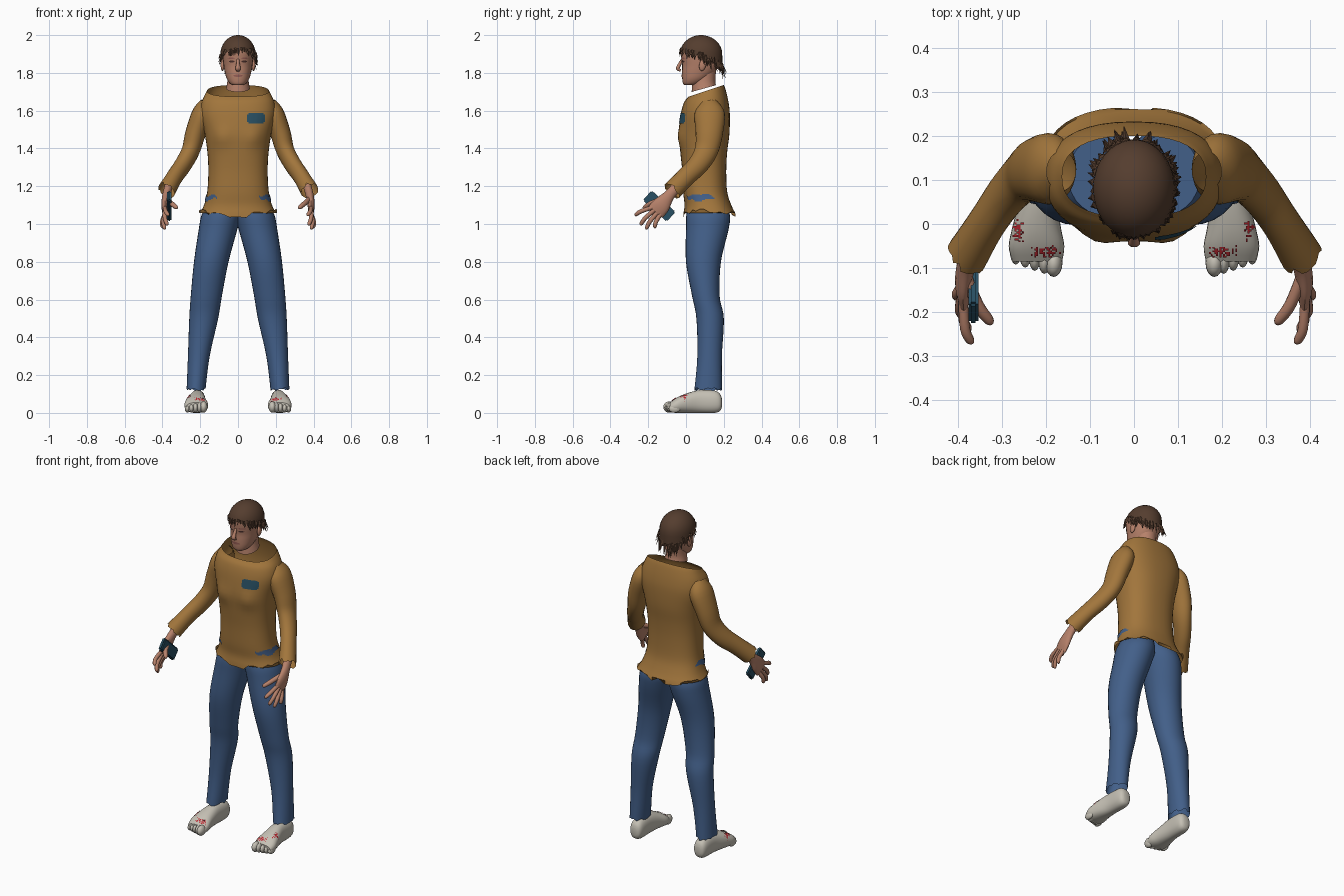
import bpy, bmesh, math, random
from mathutils import Vector, Matrix
from mathutils.bvhtree import BVHTree

random.seed(4)
if "Cube" in bpy.data.objects:
    bpy.data.objects.remove(bpy.data.objects["Cube"])


def material(name, *rgb):
    m = bpy.data.materials.new(name)
    m.use_nodes = True
    m.diffuse_color = (*rgb, 1)
    m.node_tree.nodes["Principled BSDF"].inputs["Base Color"].default_value = (*rgb, 1)
    return m


OCHRE = material("ochre cloth", .36, .18, .045)
DENIM = material("blue denim", .055, .115, .25)
SKIN = material("skin", .47, .22, .145)
HAIR = material("brown hair", .09, .047, .028)
GREY = material("pale grey", .56, .53, .46)
TEAL = material("dark teal", .022, .08, .125)
RED = material("red", .5, .02, .03)
DARK = material("dark brown", .07, .03, .025)
LIP = material("lips", .3, .11, .09)


def add(name, verts, faces, mat, flat=False):
    me = bpy.data.meshes.new(name)
    me.from_pydata([tuple(v) for v in verts], [], faces)
    bm = bmesh.new()
    bm.from_mesh(me)
    bmesh.ops.recalc_face_normals(bm, faces=bm.faces)
    bm.to_mesh(me)
    bm.free()
    if not flat:
        me.shade_smooth()
        me.set_sharp_from_angle(angle=math.radians(50))
    me.materials.append(mat)
    ob = bpy.data.objects.new(name, me)
    bpy.context.collection.objects.link(ob)
    return ob


def spline(rows, k):
    """Catmull-Rom interpolation of number tuples."""
    out = []
    for i in range(len(rows) - 1):
        quad = rows[max(i - 1, 0)], rows[i], rows[i + 1], rows[min(i + 2, len(rows) - 1)]
        for j in range(k):
            t = j / k
            out.append([.5 * (2 * b + (c - a) * t + (2 * a - 5 * b + 4 * c - d) * t * t
                              + (3 * b - a - 3 * c + d) * t ** 3) for a, b, c, d in zip(*quad)])
    return out + [list(rows[-1])]


def skin_rings(name, rings, mat, caps=(True, True)):
    n = len(rings[0])
    faces = [(i * n + j, i * n + (j + 1) % n, (i + 1) * n + (j + 1) % n, (i + 1) * n + j)
             for i in range(len(rings) - 1) for j in range(n)]
    if caps[0]:
        faces.append(tuple(range(n)))
    if caps[1]:
        faces.append(tuple(range((len(rings) - 1) * n, len(rings) * n)))
    return add(name, [v for r in rings for v in r], faces, mat)


def loft_rings(rows, axis="z", n=28, power=2, k=4, sx=1):
    """Rows: position, a min, a max, b min, b max, tilt."""
    rings = []
    for s, a0, a1, b0, b1, tilt in spline([tuple(r) + (0,) * (6 - len(r)) for r in rows], k):
        ring = []
        for i in range(n):
            c, d = math.cos(math.tau * i / n), math.sin(math.tau * i / n)
            a = (a0 + a1) / 2 + (a1 - a0) / 2 * math.copysign(abs(c) ** (2 / power), c)
            o = (b1 - b0) / 2 * math.copysign(abs(d) ** (2 / power), d)
            b = (b0 + b1) / 2 + o
            ring.append(Vector((a * sx, b, s + tilt * o) if axis == "z" else (a * sx, s, b)))
        rings.append(ring)
    return rings


def tube(name, rows, mat, sx=1, n=16, k=4, caps=(True, True), ragged=0):
    """Rows: x, y, z, radius in the y-z plane, radius towards x."""
    pts = spline(rows, k)
    rings = []
    for i, p in enumerate(pts):
        t = Vector(pts[min(i + 1, len(pts) - 1)][:3]) - Vector(pts[max(i - 1, 0)][:3])
        u = t.cross(Vector((1, 0, 0))).normalized()
        w = t.cross(u).normalized()
        ring = [Vector(p[:3]) + u * p[3] * math.cos(math.tau * j / n)
                + w * p[4] * math.sin(math.tau * j / n) for j in range(n)]
        if ragged and i == len(pts) - 1:
            ring = [v + t.normalized() * random.uniform(-ragged, ragged) for v in ring]
        rings.append([Vector((v.x * sx, v.y, v.z)) for v in ring])
    return skin_rings(name, rings, mat, caps)


def ball(name, centre, size, mat, turn=None):
    bm = bmesh.new()
    bmesh.ops.create_uvsphere(bm, u_segments=16, v_segments=10, radius=1)
    m = Matrix.Translation(centre) @ (turn or Matrix()) @ Matrix.Diagonal((*size, 1))
    verts = [m @ v.co for v in bm.verts]
    faces = [[v.index for v in f.verts] for f in bm.faces]
    bm.free()
    return add(name, verts, faces, mat)


def decal(name, target, centre, ray, u, v, cells, keep, mat, lift=.004):
    """Thin patch of grid cells projected onto a target surface."""
    me = target.data
    tree = BVHTree.FromPolygons([x.co for x in me.vertices], [p.vertices[:] for p in me.polygons])
    nu, nv = cells
    ray = Vector(ray)
    verts, faces, index = [], [], {}
    for i in range(nu + 1):
        for j in range(nv + 1):
            start = Vector(centre) + Vector(u) * (2 * i / nu - 1) + Vector(v) * (2 * j / nv - 1)
            hit = tree.ray_cast(start - ray * .3, ray)[0]
            if hit:
                index[i, j] = len(verts)
                verts.append(hit - ray * lift)
    for i in range(nu):
        for j in range(nv):
            corners = [(i, j), (i + 1, j), (i + 1, j + 1), (i, j + 1)]
            if all(c in index for c in corners) and keep((2 * i + 1) / nu - 1, (2 * j + 1) / nv - 1):
                faces.append([index[c] for c in corners])
    return add(name, verts, faces, mat)


def oval(a, b):
    return a * a + b * b < 1


def tear(a, b):
    return abs(b - .4 * math.sin(4 * a)) < .75 * (1 - a * a) + .1


# Shirt body with bust, ragged hem and open tilted collar
body = [(1.05, .207, -.015, .265), (1.1, .18, -.008, .24), (1.17, .163, -.015, .218),
        (1.28, .157, -.02, .213), (1.38, .162, -.03, .218), (1.48, .177, -.038, .23),
        (1.58, .2, -.028, .232), (1.645, .193, -.01, .225), (1.69, .172, .01, .21, .2),
        (1.705, .163, .015, .2, .33)]
rings = loft_rings([(r[0], -r[1], *r[1:]) for r in body], n=40, power=2.4)
for ring in rings:
    for p in ring:
        if p.y < .05:
            p.y -= .014 * math.exp(-((abs(p.x) - .085) / .045) ** 2 - ((p.z - 1.46) / .05) ** 2)
for p in rings[0]:
    p.z += random.uniform(-.014, .014) + (.03 * abs(p.x) / .2 - .012)
    if p.y > .2 and abs(p.x) < .01:
        p.y -= .03
        p.z += .02
shirt = skin_rings("shirt_body", rings, OCHRE, (False, False))
decal("chest_patch", shirt, (.095, -.1, 1.56), (0, 1, 0), (.047, 0, 0), (0, 0, .027), (12, 8),
      lambda a, b: abs(a) + abs(b) < 1.65, TEAL)

# Head and neck
neck = loft_rings([(1.717, -.063, .063, .03, .158, .28), (1.76, -.056, .056, .035, .155),
                   (1.82, -.055, .055, .05, .16)])
skin_rings("neck", neck, SKIN)
skull = [(1.735, .028, -.008, .05), (1.745, .044, -.016, .08), (1.77, .06, -.02, .12),
         (1.805, .07, -.021, .155), (1.84, .076, -.02, .174), (1.88, .08, -.025, .18),
         (1.92, .08, -.025, .178), (1.96, .062, .005, .15), (1.98, .03, .04, .12)]
head = skin_rings("head", loft_rings([(r[0], -r[1], *r[1:]) for r in skull], power=2.2), SKIN)
tube("nose", [(0, -.02, 1.872, .006, .007), (0, -.034, 1.845, .009, .01),
              (0, -.043, 1.823, .01, .014), (0, -.028, 1.812, .006, .01)], SKIN)
decal("mouth", head, (0, -.1, 1.785), (0, 1, 0), (.026, 0, 0), (0, 0, .007), (12, 6), oval, LIP, .003)
for sx, side in ((1, "left"), (-1, "right")):
    decal(side + "_eye", head, (.033 * sx, -.1, 1.86), (0, 1, 0), (.014, 0, 0), (0, 0, .005),
          (10, 6), oval, DARK, .002)
    decal(side + "_eyebrow", head, (.035 * sx, -.1, 1.878), (0, 1, 0), (.02, 0, 0), (0, 0, .004),
          (10, 4), oval, LIP, .003)
    ball(side + "_ear", (.082 * sx, .088, 1.842), (.01, .018, .032), SKIN,
         Matrix.Rotation(-.2, 4, "X"))

# Hair cap with uneven hairline
N = 40


def scalp(i, s):
    a = math.tau * i / N
    f = math.sin(a)
    edge = 1.885 - (.06 * f if f > 0 else .035 * f) + .008 * math.sin(7 * i)
    z = 2 - (2 - edge) * s
    r = math.sqrt(max(1 - ((z - 1.9) / .1) ** 2, 0)) if z > 1.9 else 1
    return Vector((.093 * r * math.cos(a), .08 + .112 * r * f, z))


skin_rings("hair_cap", [[scalp(i, max(s / 10, .03) ** 2) for i in range(N)] for s in range(11)],
           HAIR, (True, False))

# Hair strands, longer and swept outward at the back
verts, faces = [], []
for i in range(110):
    a = random.uniform(0, N)
    f = math.sin(math.tau * a / N)
    root = scalp(a, random.uniform(.8, .98))
    out = Vector((root.x, root.y - .08, 0)).normalized()
    across = Vector((-out.y, out.x, 0)) * random.uniform(.006, .012)
    length = random.uniform(.02, .04) + (.03 * f if f > .4 else 0)
    tip = root + out * random.uniform(.004, .014 + .02 * max(f, 0)) - Vector((0, 0, length))
    b = len(verts)
    verts += [root - across, root + across, root + out * .006, tip]
    faces += [(b, b + 1, b + 3), (b + 1, b + 2, b + 3), (b + 2, b, b + 3)]
add("hair_strands", verts, faces, HAIR, flat=True)

leg = [(.125, .172, .272, .045, .19), (.3, .15, .265, .06, .19), (.5, .105, .258, .055, .2),
       (.62, .085, .25, .032, .178), (.8, .05, .233, .0, .185), (.97, .004, .208, .0, .225),
       (1.05, -.015, .192, .002, .232), (1.13, -.015, .15, .02, .2)]
foot = [(.19, .195, .23, .03, .075), (.18, .18, .245, .01, .1), (.15, .173, .253, .0, .118),
        (.07, .173, .257, .0, .12), (0, .167, .274, .0, .102), (-.05, .158, .284, .0, .08),
        (-.085, .163, .275, .004, .055)]
sleeve = [(.165, .12, 1.645, .045, .035), (.187, .125, 1.585, .08, .056),
          (.225, .123, 1.48, .072, .054), (.25, .108, 1.39, .062, .048),
          (.29, .065, 1.315, .055, .045), (.335, 0, 1.25, .05, .043),
          (.378, -.07, 1.178, .052, .048)]
palm = [(.368, -.05, 1.195, .028, .022), (.38, -.09, 1.15, .03, .021),
        (.387, -.13, 1.1, .047, .019), (.386, -.16, 1.065, .048, .014)]
tips = {"index": ((.384, -.195, 1.08), (.37, -.272, 1.047)),
        "middle": ((.386, -.18, 1.06), (.376, -.243, .995)),
        "ring": ((.388, -.162, 1.045), (.39, -.213, .973)),
        "little": ((.389, -.14, 1.04), (.402, -.168, .98)),
        "thumb": ((.375, -.125, 1.13), (.324, -.228, 1.085))}
for sx, side in ((1, "left"), (-1, "right")):
    # Trouser leg with uneven cuff
    rings = loft_rings(leg, sx=sx, k=5)
    for p in rings[0]:
        p.z += random.uniform(-.008, .008)
    skin_rings(side + "_trouser_leg", rings, DENIM, (False, True))

    # Hip tears showing denim at the side and front
    decal(side + "_hip_tear", shirt, (.4 * sx, .085, 1.14), (-sx, 0, 0), (0, .065, 0), (0, 0, .02),
          (16, 6), tear, DENIM)
    decal(side + "_front_tear", shirt, (.142 * sx, -.15, 1.142), (0, 1, 0), (.032, 0, 0),
          (0, 0, .014), (12, 5), tear, DENIM)

    # Foot with toes and red specks
    sole = skin_rings(side + "_foot", loft_rings(foot, "y", power=2.3, sx=sx), GREY)
    for i in range(5):
        ball(f"{side}_toe_{i + 1}", (sx * (.182 + .0215 * i), -.088 + .007 * i, .031 - .002 * i),
             (.02 if i == 0 else .0135, .032, .03 - .002 * i), GREY)
    for part, x, y, w, d in (("toe", .2, -.062, .034, .014), ("side", .262, -.015, .013, .026)):
        decal(f"{side}_{part}_specks", sole, (x * sx, y, .3), (0, 0, -1), (w, 0, 0), (0, d, 0),
              (int(w * 500), int(d * 500)),
              lambda a, b: random.random() < .6 * (1.1 - a * a) * (1.1 - b * b), RED)

    # Sleeve, hand and fingers
    tube(side + "_sleeve", sleeve, OCHRE, sx, n=24, caps=(False, False), ragged=.012)
    tube(side + "_palm", palm, SKIN, sx)
    for name, (base, tip) in tips.items():
        a, c = Vector(base), Vector(tip)
        mid = a.lerp(c, .5) + Vector((.006, -.004, .004))
        r = .0135 if name == "thumb" else .0115
        tube(f"{side}_{name}_finger", [(*a.lerp(c, -.25), r, r), (*mid, r, r),
                                       (*a.lerp(c, .9), r * .85, r * .85), (*c, .004, .004)],
             SKIN, sx, n=10)

# Handheld slab in the right palm
bm = bmesh.new()
bmesh.ops.create_cube(bm, size=1)
bmesh.ops.transform(bm, verts=bm.verts, matrix=Matrix.Translation((-.364, -.142, 1.095))
                    @ Matrix.Rotation(math.radians(-42), 4, "X") @ Matrix.Diagonal((.022, .17, .07, 1)))
bmesh.ops.bevel(bm, geom=bm.edges[:], offset=.006, segments=2, affect="EDGES")
me = bpy.data.meshes.new("handheld_slab")
bm.to_mesh(me)
bm.free()
me.materials.append(TEAL)
bpy.context.collection.objects.link(bpy.data.objects.new("handheld_slab", me))
